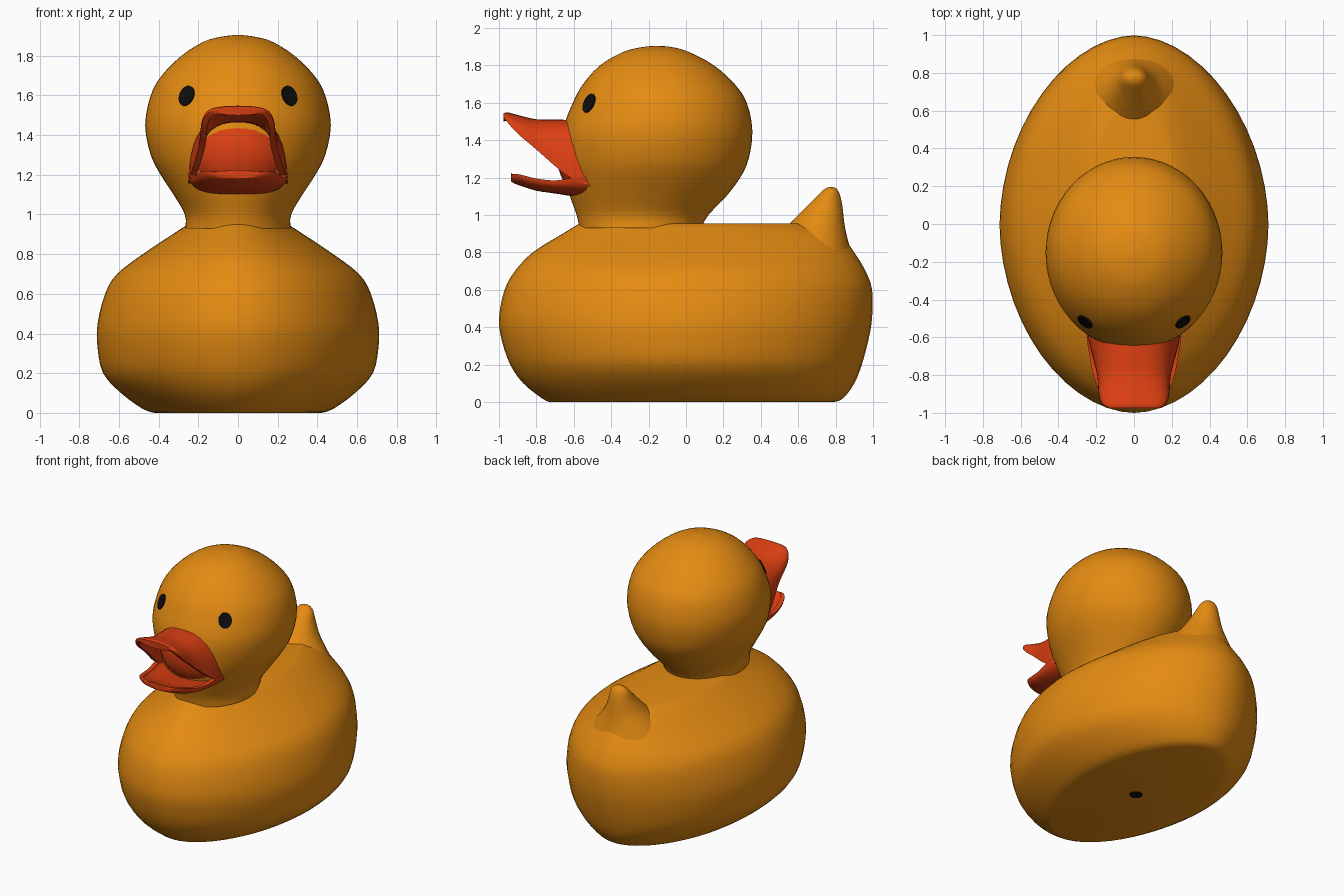
import bpy, bmesh, math
from mathutils import Vector
from mathutils.bvhtree import BVHTree

if "Cube" in bpy.data.objects:
    bpy.data.objects.remove(bpy.data.objects["Cube"], do_unlink=True)


def material(name, rgb):
    m = bpy.data.materials.new(name)
    m.use_nodes = True
    m.diffuse_color = (*rgb, 1)
    m.node_tree.nodes["Principled BSDF"].inputs["Base Color"].default_value = (*rgb, 1)
    return m


yellow = material("warm yellow", (0.78, 0.26, 0.006))
red = material("bill red", (0.72, 0.05, 0.006))
black = material("black", (0.004, 0.004, 0.004))


def smooth_stations(rows, steps=3):
    """Fill in rows between the given ones along a smooth spline."""
    rows = [Vector(r) for r in rows]
    out = []
    for i in range(len(rows) - 1):
        a, b = rows[max(i - 1, 0)], rows[i]
        c, d = rows[i + 1], rows[min(i + 2, len(rows) - 1)]
        for k in range(steps):
            t = k / steps
            out.append((2 * b + (c - a) * t + (2 * a - 5 * b + 4 * c - d) * t ** 2
                        + (3 * b - a - 3 * c + d) * t ** 3) / 2)
    return out + [rows[-1]]


def finish(bm, name, mat):
    bmesh.ops.recalc_face_normals(bm, faces=bm.faces)
    mesh = bpy.data.meshes.new(name)
    bm.to_mesh(mesh)
    bm.free()
    mesh.materials.append(mat)
    obj = bpy.data.objects.new(name, mesh)
    bpy.context.collection.objects.link(obj)
    bpy.ops.object.select_all(action='DESELECT')
    obj.select_set(True)
    bpy.context.view_layer.objects.active = obj
    bpy.ops.object.shade_smooth_by_angle(angle=math.radians(45))
    return obj


def loft(name, rings, mat):
    bm = bmesh.new()
    loops = [[bm.verts.new(p) for p in ring] for ring in rings]
    n = len(loops[0])
    for a, b in zip(loops, loops[1:]):
        for i in range(n):
            j = (i + 1) % n
            bm.faces.new((a[i], a[j], b[j], b[i]))
    bm.faces.new(loops[0])
    bm.faces.new(loops[-1])
    return finish(bm, name, mat)


def signed_pow(v, e):
    return math.copysign(abs(v) ** e, v)


def oval_loft(name, stations, mat, power=2.0, sides=56):
    """Stack horizontal ovals given as height, front y, back y, half width."""
    rings = []
    for z, front, back, w in smooth_stations(stations):
        ring = []
        for i in range(sides):
            t = math.tau * i / sides
            ring.append((w * signed_pow(math.cos(t), 2 / power),
                         (front + back) / 2
                         + (back - front) / 2 * signed_pow(math.sin(t), 2 / power), z))
        rings.append(ring)
    return loft(name, rings, mat)


def bill_loft(name, stations, thick):
    """Arched shell along y: y, half width, edge height, crown height."""
    n = 20
    rings = []
    for y, w, edge, crown in smooth_stations(stations):
        ring = []
        for inset, order in ((0, range(n + 1)), (thick, range(n, -1, -1))):
            rise = crown - edge - math.copysign(inset, crown - edge)
            for i in order:
                t = math.pi * i / n
                ring.append(((w - inset * 0.7) * signed_pow(math.cos(t), 0.8), y,
                             edge + rise * math.sin(t) ** 0.8))
        rings.append(ring)
    return loft(name, rings, red)


def disc(name, radii, mat, location, normal=(0, 0, 1)):
    bm = bmesh.new()
    bmesh.ops.create_cone(bm, cap_ends=True, segments=24, radius1=1, radius2=1, depth=0.009)
    bmesh.ops.scale(bm, vec=(*radii, 1), verts=bm.verts)
    obj = finish(bm, name, mat)
    obj.location = location
    obj.rotation_euler = Vector(normal).to_track_quat('Z', 'Y').to_euler()
    return obj


# Body, flat underneath and drawn in towards the neck and back ridge
oval_loft("body", [
    (0, -0.73, 0.79, 0.42), (0.02, -0.77, 0.84, 0.48), (0.1, -0.87, 0.9, 0.59),
    (0.2, -0.94, 0.94, 0.68), (0.33, -0.985, 0.975, 0.708), (0.45, -1.0, 0.995, 0.708),
    (0.6, -0.97, 0.995, 0.67), (0.7, -0.915, 0.96, 0.61), (0.8, -0.82, 0.9, 0.48),
    (0.9, -0.66, 0.82, 0.33), (0.945, -0.585, 0.7, 0.26), (0.955, -0.56, 0.66, 0.23),
], yellow, power=1.88)

# Head with the neck
head = oval_loft("head", [
    (0.93, -0.57, 0.08, 0.265), (1.0, -0.585, 0.12, 0.268), (1.1, -0.62, 0.215, 0.325),
    (1.2, -0.645, 0.29, 0.39), (1.3, -0.66, 0.335, 0.44), (1.45, -0.66, 0.355, 0.468),
    (1.6, -0.605, 0.325, 0.44), (1.7, -0.55, 0.26, 0.385), (1.8, -0.46, 0.15, 0.285),
    (1.87, -0.34, 0.02, 0.175), (1.895, -0.25, -0.06, 0.09), (1.905, -0.17, -0.14, 0.015),
], yellow)

# Upturned tail
oval_loft("tail", [
    (0.8, 0.42, 0.885, 0.26), (0.88, 0.48, 0.862, 0.2), (0.96, 0.56, 0.846, 0.135),
    (1.05, 0.65, 0.836, 0.088), (1.11, 0.71, 0.822, 0.066), (1.14, 0.742, 0.805, 0.04),
    (1.15, 0.77, 0.785, 0.008),
], yellow, sides=32)

# Open bill
bill_loft("upper_bill", [
    (-0.5, 0.25, 1.15, 1.48), (-0.6, 0.243, 1.19, 1.505), (-0.68, 0.225, 1.245, 1.51),
    (-0.8, 0.195, 1.35, 1.512), (-0.9, 0.187, 1.435, 1.535), (-0.95, 0.17, 1.49, 1.548),
    (-0.975, 0.135, 1.522, 1.545),
], 0.045)
bill_loft("lower_bill", [
    (-0.5, 0.25, 1.21, 1.09), (-0.6, 0.25, 1.2, 1.1), (-0.7, 0.235, 1.185, 1.115),
    (-0.8, 0.215, 1.195, 1.13), (-0.88, 0.185, 1.215, 1.155), (-0.92, 0.145, 1.22, 1.17),
    (-0.935, 0.1, 1.21, 1.18),
], 0.045)

# Inside of the mouth
bm = bmesh.new()
bmesh.ops.create_uvsphere(bm, u_segments=32, v_segments=20, radius=1)
bmesh.ops.scale(bm, vec=(0.255, 0.2, 0.235), verts=bm.verts)
bmesh.ops.translate(bm, vec=(0, -0.49, 1.315), verts=bm.verts)
finish(bm, "mouth", red)

# Eyes laid on the head surface
surface = BVHTree.FromPolygons([v.co for v in head.data.vertices],
                               [p.vertices for p in head.data.polygons])
for side, name in ((1, "left_eye"), (-1, "right_eye")):
    point, normal, _, _ = surface.ray_cast(Vector((side * 0.258, -2, 1.597)), Vector((0, 1, 0)))
    if normal.y > 0:
        normal = -normal
    disc(name, (0.045, 0.054), black, point + normal * 0.002, normal)

# Air hole underneath
disc("air_hole", (0.045, 0.045), black, (0, 0.02, 0.0035))
